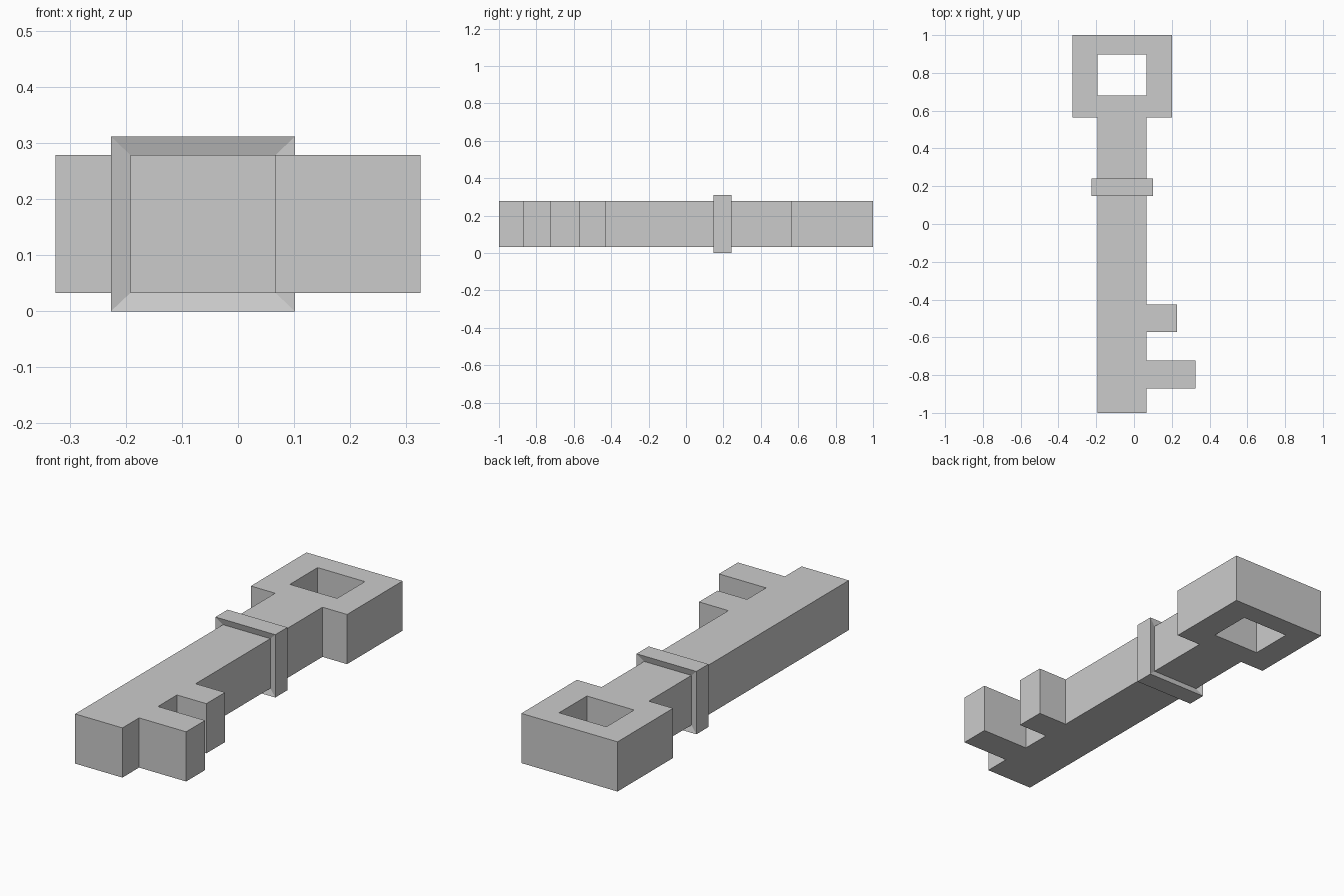
import bpy, bmesh
from mathutils import Vector

if "Cube" in bpy.data.objects:
    bpy.data.objects.remove(bpy.data.objects["Cube"])

Z0, Z1 = 0.033, 0.279          # underside and top of the key body
SL, SR = -0.192, 0.067         # shaft sides
XS = [-0.325, SL, SR, 0.202, 0.228, 0.325]
# Rows along y: (start, end, filled columns of XS)
ROWS = [
    (-1.0, -0.87, [1]),
    (-0.87, -0.722, [1, 2, 3, 4]),     # long tooth
    (-0.722, -0.573, [1]),
    (-0.573, -0.427, [1, 2, 3]),       # short tooth
    (-0.427, 0.157, [1]),
    (0.157, 0.232, [1]),               # collar band
    (0.232, 0.565, [1]),
    (0.565, 0.68, [0, 1, 2]),          # bow
    (0.68, 0.897, [0, 2]),             # bow hole
    (0.897, 1.0, [0, 1, 2]),
]

bm = bmesh.new()

# Flat key outline made of grid cells
for y0, y1, cols in ROWS:
    for c in cols:
        a, b = XS[c], XS[c + 1]
        bm.faces.new([bm.verts.new((x, y, Z0))
                      for x, y in ((a, y0), (b, y0), (b, y1), (a, y1))])
bmesh.ops.remove_doubles(bm, verts=bm.verts, dist=1e-5)

# Thicken the outline into the body
ext = bmesh.ops.extrude_face_region(bm, geom=bm.faces[:], use_keep_orig=True)
top = [g for g in ext["geom"] if isinstance(g, bmesh.types.BMVert)]
bmesh.ops.translate(bm, verts=top, vec=(0, 0, Z1 - Z0))
bmesh.ops.recalc_face_normals(bm, faces=bm.faces)

# Collar: extrude the band around the shaft and scale it out, flaring its rim
band = [f for f in bm.faces if 0.157 < f.calc_center_median().y < 0.232]
ext = bmesh.ops.extrude_face_region(bm, geom=band)
ring = [g for g in ext["geom"] if isinstance(g, bmesh.types.BMVert)]
bmesh.ops.delete(bm, geom=[f for f in band if f.is_valid], context='FACES_ONLY')
centre = Vector(((SL + SR) / 2, 0.1945, (Z0 + Z1) / 2))
for v in ring:
    v.co = centre + (v.co - centre) * 1.265
low = min(v.co.z for v in bm.verts)
bmesh.ops.translate(bm, verts=bm.verts, vec=(0, 0, -low))

# Merge coplanar cells into clean flat faces
bmesh.ops.dissolve_limit(bm, angle_limit=0.01, verts=bm.verts, edges=bm.edges)
bmesh.ops.recalc_face_normals(bm, faces=bm.faces)

mesh = bpy.data.meshes.new("key")
bm.to_mesh(mesh)
bm.free()
bpy.context.collection.objects.link(bpy.data.objects.new("key", mesh))
